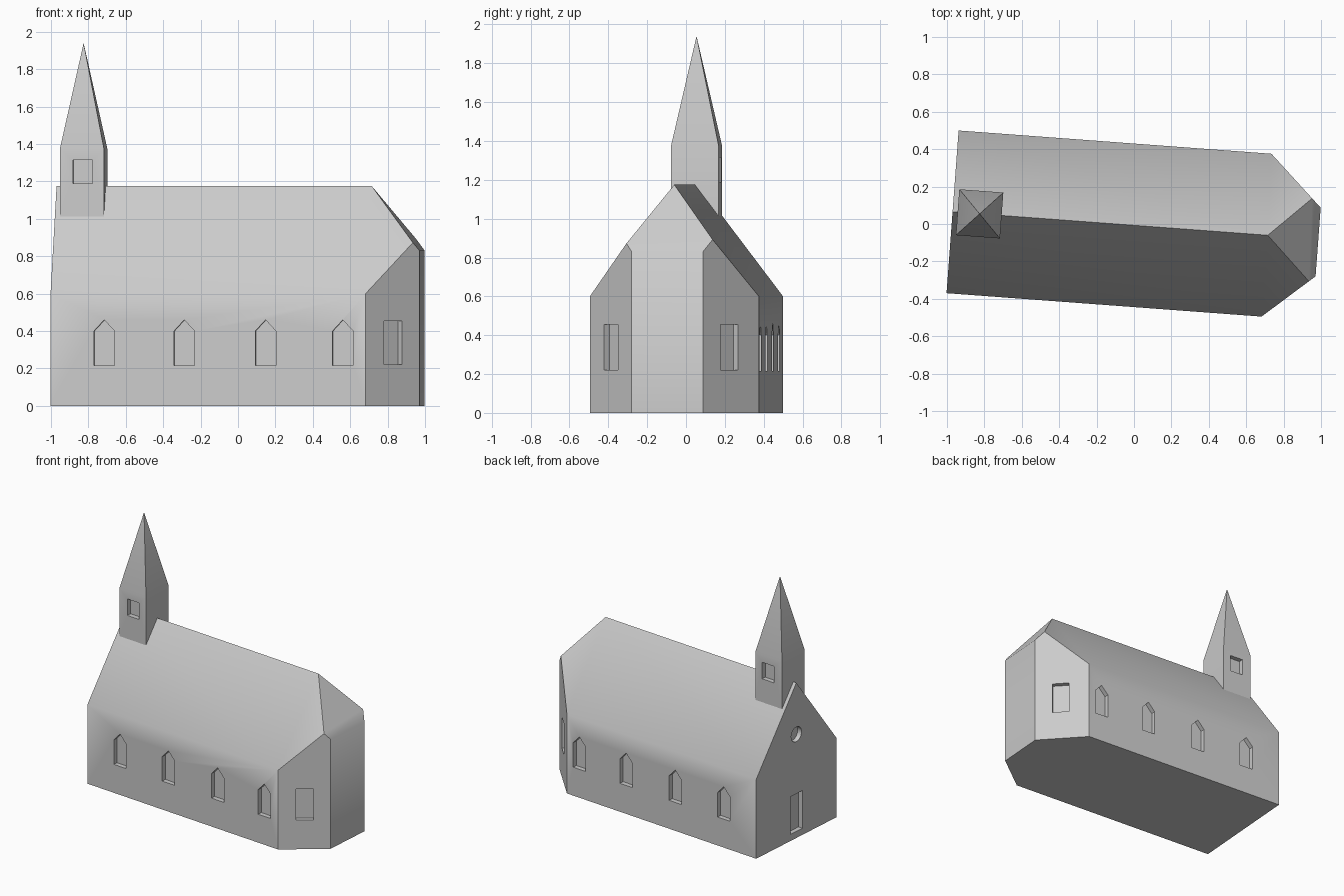
import bpy, bmesh, math
from mathutils import Matrix, Vector

if "Cube" in bpy.data.objects:
    bpy.data.objects.remove(bpy.data.objects["Cube"])

# Church axis is turned slightly; parts are built in a frame starting at the gable wall
FRAME = Matrix.Translation((-0.97, 0.065, 0)) @ Matrix.Rotation(math.radians(-4.25), 4, 'Z')
HALF, EAVE, RIDGE, RIDGE_END, APSE_END = 0.436, 0.60, 1.175, 1.69, 1.961
SLOPE, HIP = (RIDGE - EAVE) / HALF, (RIDGE - 0.83) / (APSE_END - RIDGE_END)
DEPTH = 0.035

stone = bpy.data.materials.new("grey_stone")
stone.diffuse_color = (0.6, 0.6, 0.6, 1)
stone.use_nodes = True
stone.node_tree.nodes["Principled BSDF"].inputs["Base Color"].default_value = stone.diffuse_color


def make(name, bm):
    bmesh.ops.recalc_face_normals(bm, faces=bm.faces)
    mesh = bpy.data.meshes.new(name)
    bm.to_mesh(mesh)
    bm.free()
    mesh.materials.append(stone)
    obj = bpy.data.objects.new(name, mesh)
    bpy.context.collection.objects.link(obj)
    obj.matrix_world = FRAME
    return obj


def prism(bm, points, offset):
    face = bm.faces.new([bm.verts.new(p) for p in points])
    top = bmesh.ops.extrude_face_region(bm, geom=[face])['geom']
    bmesh.ops.translate(bm, vec=offset, verts=[g for g in top if isinstance(g, bmesh.types.BMVert)])


def opening(bm, centre, outward, outline):
    """Recess volume for a window outline of (sideways, height) points on a wall."""
    n = Vector(outward).normalized()
    side = Vector((-n.y, n.x, 0))
    start = Vector(centre) - n * DEPTH
    prism(bm, [start + side * s + Vector((0, 0, z)) for s, z in outline], n * (DEPTH + 0.05))


def rect(width, low, high):
    w = width / 2
    return [(-w, low), (w, low), (w, high), (-w, high)]


def carve(obj, cutter_bm):
    """Cut the recesses, then smooth only across the shallow edges."""
    cutter = make(obj.name + "_cutter", cutter_bm)
    mod = obj.modifiers.new("recesses", 'BOOLEAN')
    mod.object, mod.operation, mod.solver = cutter, 'DIFFERENCE', 'EXACT'
    bpy.context.view_layer.update()
    result = bpy.data.meshes.new_from_object(obj.evaluated_get(bpy.context.evaluated_depsgraph_get()))
    obj.modifiers.clear()
    obj.data = result
    bpy.data.objects.remove(cutter)
    result.shade_smooth()
    result.set_sharp_from_angle(angle=math.radians(39))


# Nave with angled apse: footprint raised, then trimmed by both roof slopes and the hip
B, C, D, E = (1.689, -HALF), (APSE_END, -0.20), (APSE_END, 0.168), (1.677, HALF)
bm = bmesh.new()
prism(bm, [(x, y, 0) for x, y in [(0, -HALF), B, C, D, E, (0, HALF)]], Vector((0, 0, 1.4)))
for normal in [(0, -SLOPE, 1), (0, SLOPE, 1), (HIP, 0, 1)]:
    cut = bmesh.ops.bisect_plane(bm, geom=bm.verts[:] + bm.edges[:] + bm.faces[:], dist=1e-5,
                                 plane_co=(RIDGE_END, 0, RIDGE), plane_no=normal, clear_outer=True)
    bmesh.ops.holes_fill(bm, edges=[e for e in bm.edges if e.is_boundary])
nave = make("nave", bm)

# Nave openings: pointed side windows, apse windows, door and round gable window
cuts = bmesh.new()
pointed = [(-0.055, 0.215), (0.055, 0.215), (0.055, 0.40), (0, 0.46), (-0.055, 0.40)]
for u in (0.288, 0.717, 1.153, 1.567):
    for s in (-1, 1):
        opening(cuts, (u, s * HALF, 0), (0, s, 0), pointed)
for p, q, t in ((B, C, 0.51), (D, E, 0.47)):
    d = Vector(q) - Vector(p)
    centre = Vector(p) + d * t
    opening(cuts, (centre.x, centre.y, 0), (d.y, -d.x, 0), rect(0.12, 0.22, 0.455))
opening(cuts, (0, 0, 0), (-1, 0, 0), rect(0.13, 0.05, 0.335))
opening(cuts, (0, 0, 0), (-1, 0, 0),
        [(0.056 * math.cos(i * math.tau / 24), 0.785 + 0.056 * math.sin(i * math.tau / 24)) for i in range(24)])
carve(nave, cuts)

# Bell tower with pyramid spire
bm = bmesh.new()
u0, u1, w = 0.027, 0.263, 0.123
prism(bm, [(u0, -w, 1.0), (u1, -w, 1.0), (u1, w, 1.0), (u0, w, 1.0)], Vector((0, 0, 0.375)))
bm.faces.ensure_lookup_table()
top = max(bm.faces, key=lambda f: f.calc_center_median().z)
apex = bmesh.ops.poke(bm, faces=[top])['verts'][0]
apex.co = (0.145, 0, 1.94)
tower = make("bell_tower", bm)
cuts = bmesh.new()
for s in (-1, 1):
    opening(cuts, (0.15, s * w, 0), (0, s, 0), rect(0.105, 1.19, 1.315))
carve(tower, cuts)
